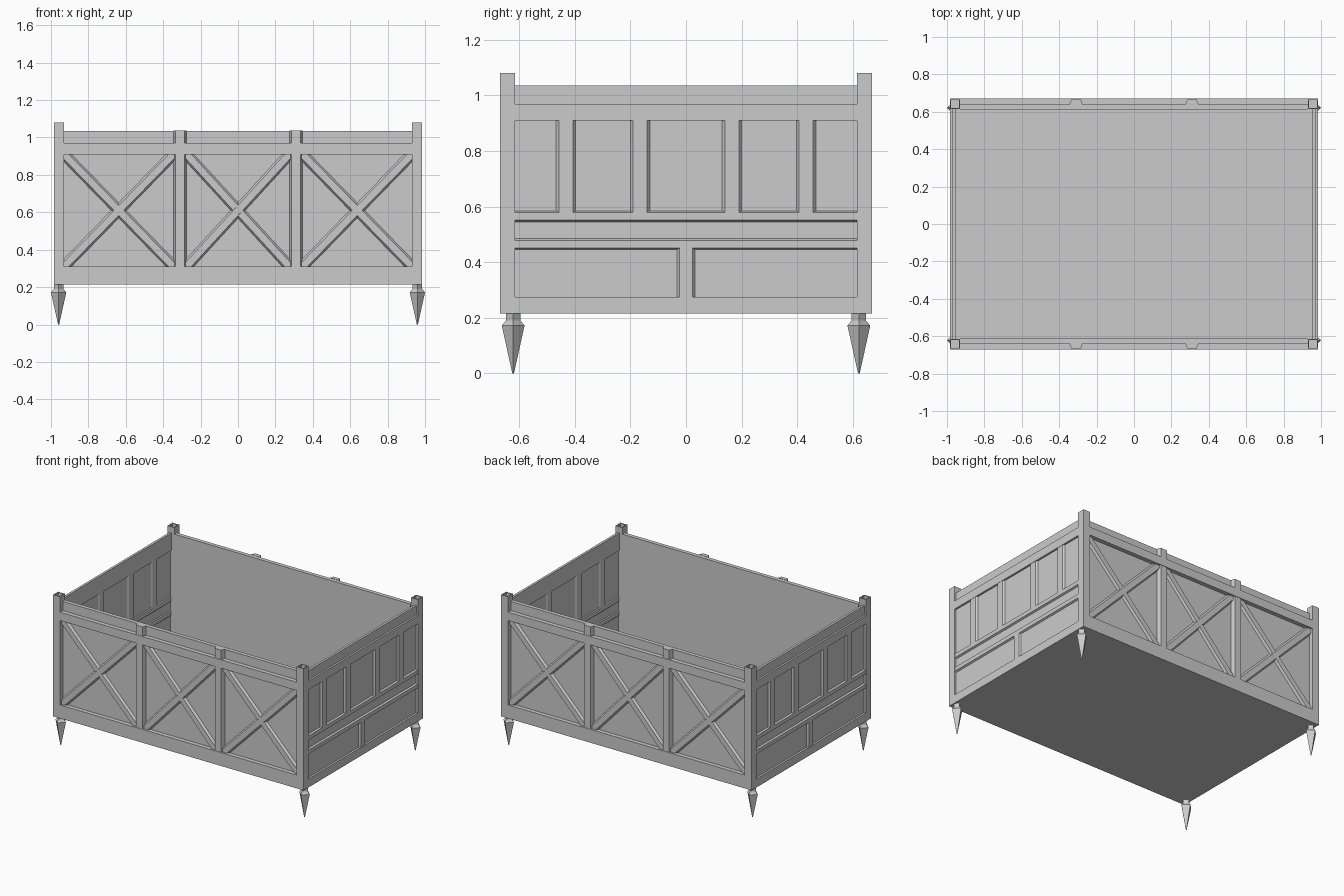
import bpy, bmesh, math
from mathutils import Matrix, Vector

if "Cube" in bpy.data.objects:
    bpy.data.objects.remove(bpy.data.objects["Cube"])

Z0, Z1 = 0.215, 1.035          # body bottom and top
POST_Z = 1.08


def finish(bm, name, turn=0.0):
    """Turn the mesh about z, then store it as an object."""
    bmesh.ops.rotate(bm, verts=bm.verts, cent=(0, 0, 0),
                     matrix=Matrix.Rotation(math.radians(turn), 3, 'Z'))
    bmesh.ops.recalc_face_normals(bm, faces=bm.faces)
    me = bpy.data.meshes.new(name)
    bm.to_mesh(me)
    bm.free()
    ob = bpy.data.objects.new(name, me)
    bpy.context.collection.objects.link(ob)
    return ob


def box(bm, x0, x1, y0, y1, z0, z1):
    m = (Matrix.Translation(((x0 + x1) / 2, (y0 + y1) / 2, (z0 + z1) / 2))
         @ Matrix.Diagonal((x1 - x0, y1 - y0, z1 - z0, 1)))
    return bmesh.ops.create_cube(bm, size=1, matrix=m)['verts']


def batten(bm, a, b, width, back, front, slope=0.01):
    """Bar from a to b (wall x, z) with sloped long sides; outward is -y."""
    a, b = Vector(a), Vector(b)
    d, mid = b - a, (a + b) / 2
    verts = bmesh.ops.create_cube(bm, size=1)['verts']
    rot = Matrix.Rotation(-math.atan2(d.y, d.x), 3, 'Y')
    for v in verts:
        outer = (v.co.y < 0) == (front > back)
        w = width - 2 * slope if outer else width
        y = -max(front, back) if v.co.y < 0 else -min(front, back)
        v.co = rot @ Vector((v.co.x * d.length, 0, v.co.z * w))
        v.co += Vector((mid.x, y, mid.y))


# Long walls: flat panel, proud rails, uprights and crossed braces
for side, turn in (("front", 0), ("back", 180)):
    bm = bmesh.new()
    box(bm, -0.93, 0.93, -0.64, -0.612, Z0, Z1)
    finish(bm, side + "_panel", turn)

    bm = bmesh.new()
    for z0, z1 in ((Z0, 0.31), (0.91, 0.97)):
        box(bm, -0.93, 0.93, -0.67, -0.64, z0, z1)
    finish(bm, side + "_rails", turn)

    bm = bmesh.new()
    for x in (-0.31, 0.31):
        batten(bm, (x, 0.30), (x, Z1 + 0.002), 0.07, 0.64, 0.667)
    finish(bm, side + "_uprights", turn)

    bm = bmesh.new()
    for x0, x1 in ((-0.93, -0.345), (-0.275, 0.275), (0.345, 0.93)):
        for s, depth in ((0, 0.656), (1, 0.655)):
            za, zb = (0.31, 0.91) if s == 0 else (0.91, 0.31)
            batten(bm, (x0, za), (x1, zb), 0.057, 0.64, depth)
    finish(bm, side + "_cross_braces", turn)

# Short walls: thin panel with rails and battens on both faces
for side, turn in (("right", 90), ("left", 270)):
    bm = bmesh.new()
    box(bm, -0.615, 0.615, -0.971, -0.963, Z0, 0.97)
    finish(bm, side + "_panel", turn)

    bm = bmesh.new()
    box(bm, -0.615, 0.615, -0.985, -0.955, Z0, 0.275)
    box(bm, -0.615, 0.615, -0.985, -0.955, 0.91, 0.97)
    box(bm, -0.615, 0.615, -0.972, -0.955, 0.97, Z1)
    finish(bm, side + "_rails", turn)

    bm = bmesh.new()
    for back, front in ((0.971, 0.983), (0.963, 0.957)):
        for z in (0.465, 0.565):
            batten(bm, (-0.62, z), (0.62, z), 0.04, back, front, 0.006)
        for x in (-0.432, -0.165, 0.165, 0.432):
            batten(bm, (x, 0.575), (x, 0.915), 0.07, back, front)
        batten(bm, (0, 0.27), (0, 0.455), 0.066, back, front)
    finish(bm, side + "_battens", turn)

# Floor
bm = bmesh.new()
box(bm, -0.975, 0.975, -0.66, 0.66, Z0, Z0 + 0.004)
finish(bm, "floor")

# Corner posts (hollow at the top) and spiked feet
for fb, sy in (("front", -1), ("back", 1)):
    for lr, sx in (("left", -1), ("right", 1)):
        bm = bmesh.new()
        cx, cy, h = sx * 0.9575, sy * 0.6425, 0.0275
        box(bm, cx - h, cx + h, cy - h, cy + h, Z0, POST_Z)
        top = max(bm.faces, key=lambda f: f.calc_center_median().z)
        bmesh.ops.inset_region(bm, faces=[top], thickness=0.009)
        hole = bmesh.ops.extrude_discrete_faces(bm, faces=[top])['faces'][0]
        bmesh.ops.translate(bm, verts=hole.verts, vec=(0, 0, -0.06))
        finish(bm, f"{fb}_{lr}_post")

        bm = bmesh.new()
        rings = []
        for r, z in ((0.003, 0.0), (0.041, 0.172), (0.026, 0.19), (0.026, 0.22)):
            rings.append([bm.verts.new((sx * 0.959 + r * math.cos(i * math.pi / 2),
                                        sy * 0.622 + r * math.sin(i * math.pi / 2), z))
                          for i in range(4)])
        for lo, hi in zip(rings, rings[1:]):
            for i in range(4):
                j = (i + 1) % 4
                bm.faces.new((lo[i], lo[j], hi[j], hi[i]))
        bm.faces.new(rings[0])
        bm.faces.new(rings[-1])
        finish(bm, f"{fb}_{lr}_foot")
